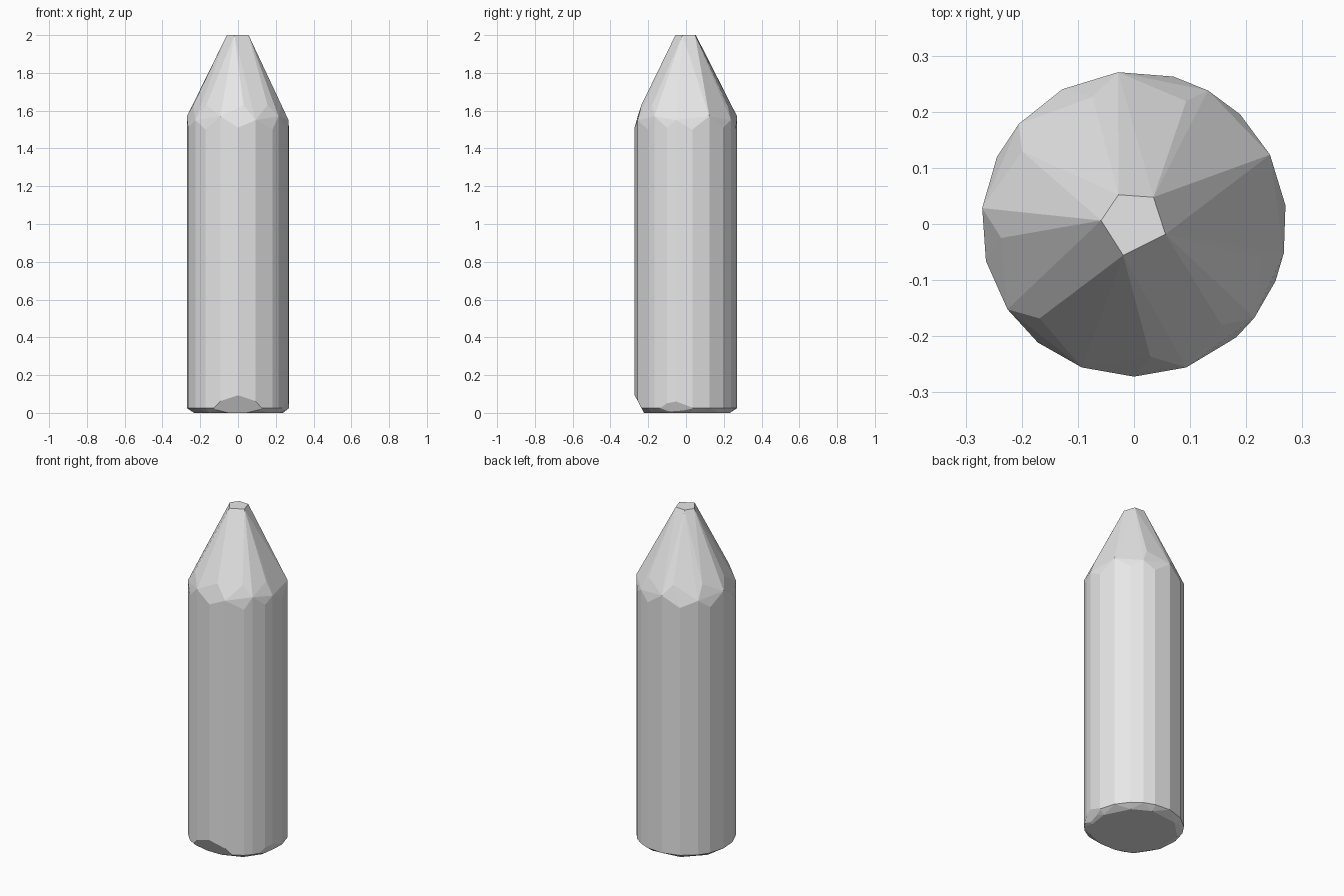
import bpy, bmesh
from math import radians, cos, sin

cube = bpy.data.objects.get("Cube")
if cube:
    bpy.data.objects.remove(cube, do_unlink=True)

grey = bpy.data.materials.new("light_grey")
grey.use_nodes = True
colour = (0.8, 0.8, 0.8, 1)
grey.diffuse_color = colour
grey.node_tree.nodes["Principled BSDF"].inputs["Base Color"].default_value = colour


def ring(bm, angles, radius, heights):
    """Points round the axis; the heights repeat in turn."""
    for i, a in enumerate(angles):
        a = radians(a)
        bm.verts.new((radius * cos(a), radius * sin(a), heights[i % len(heights)]))


bm = bmesh.new()

# Blunt five-sided tip
ring(bm, (54, 118, 174, 251, 342), 0.059, (2.0,))

# Uneven shoulder where the cone ends
ring(bm, (29, 67, 108, 147, 186, 225, 277, 311, 345), 0.238, (1.63,))

# Faceted shaft: upper rim and lower rim share their angles
sides = (7, 27, 46, 61, 75, 96, 118, 139, 154, 174, 194, 214, 231, 250,
         270, 290, 312, 322, 338, 349)
ring(bm, sides, 0.272, (1.5, 1.57, 1.51, 1.55))
ring(bm, sides, 0.272, (0.025,))

# Slightly rounded underside
ring(bm, sides[::2], 0.24, (0.0,))

# Close the points into a faceted solid
hull = bmesh.ops.convex_hull(bm, input=bm.verts)
loose = {v for v in hull["geom_interior"] if isinstance(v, bmesh.types.BMVert)}
bmesh.ops.delete(bm, geom=list(loose), context='VERTS')

# Chamfer the front and right of the foot
for point, normal in (((0, -0.27, 0.09), (0, -0.95, -0.5)),
                      ((0.27, -0.06, 0.07), (0.95, -0.2, -0.45))):
    cut = bmesh.ops.bisect_plane(bm, geom=bm.verts[:] + bm.edges[:] + bm.faces[:],
                                 plane_co=point, plane_no=normal, clear_outer=True)
    edges = [e for e in cut["geom_cut"] if isinstance(e, bmesh.types.BMEdge)]
    bmesh.ops.holes_fill(bm, edges=edges, sides=0)

bmesh.ops.dissolve_limit(bm, angle_limit=radians(1), verts=bm.verts, edges=bm.edges)
bmesh.ops.recalc_face_normals(bm, faces=bm.faces)

mesh = bpy.data.meshes.new("pointed_shaft")
bm.to_mesh(mesh)
bm.free()
mesh.materials.append(grey)
bpy.context.collection.objects.link(bpy.data.objects.new("pointed_shaft", mesh))
